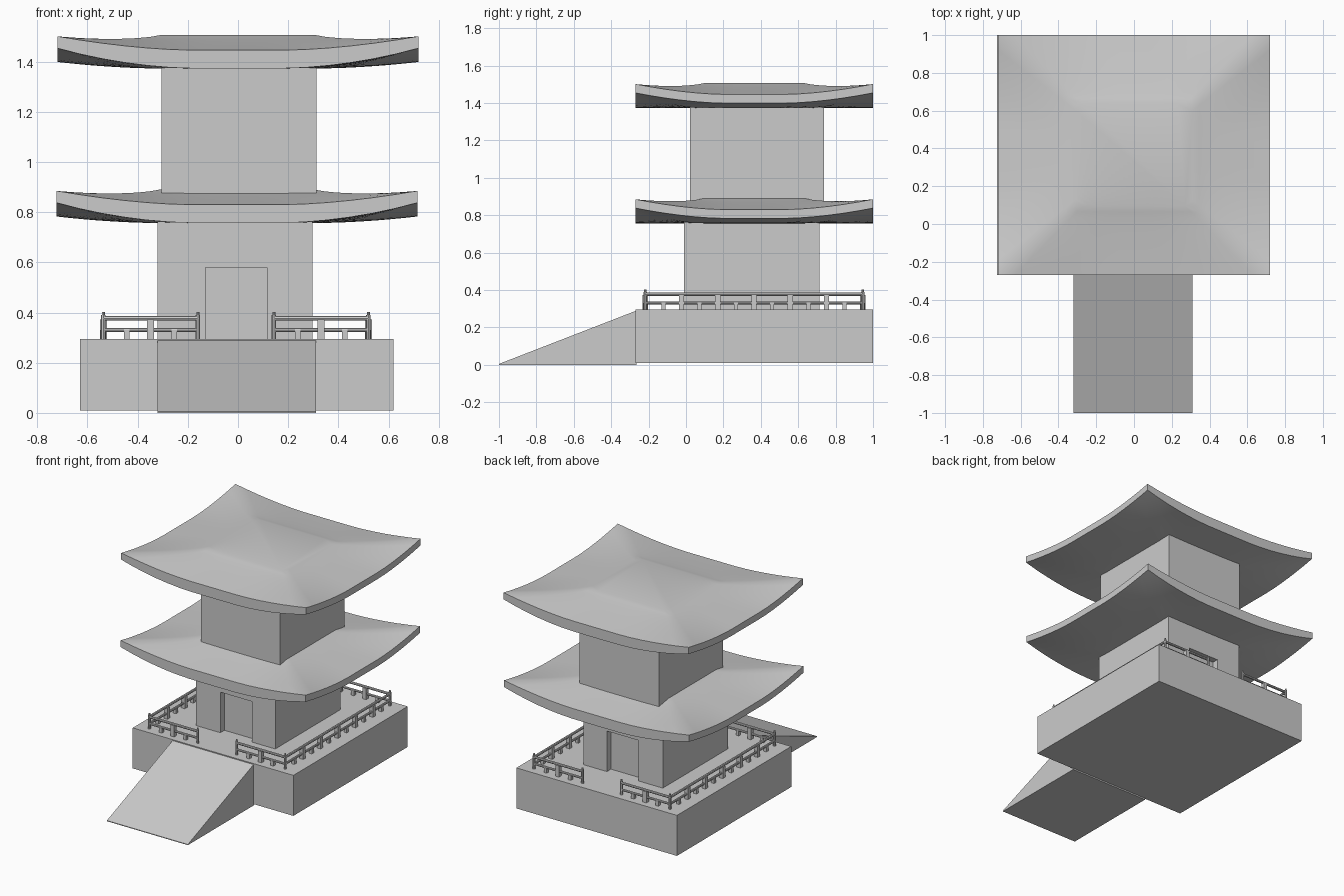
import bpy, bmesh, math
from mathutils import Vector

if "Cube" in bpy.data.objects:
    bpy.data.objects.remove(bpy.data.objects["Cube"])


def make_object(name, bm):
    bmesh.ops.recalc_face_normals(bm, faces=bm.faces)
    mesh = bpy.data.meshes.new(name)
    bm.to_mesh(mesh)
    bm.free()
    obj = bpy.data.objects.new(name, mesh)
    bpy.context.collection.objects.link(obj)
    return obj


def add_box(bm, x0, x1, y0, y1, z0, z1):
    vs = bmesh.ops.create_cube(bm, size=1)["verts"]
    for v in vs:
        v.co = Vector(((x0 + x1) / 2 + v.co.x * (x1 - x0),
                       (y0 + y1) / 2 + v.co.y * (y1 - y0),
                       (z0 + z1) / 2 + v.co.z * (z1 - z0)))


def box(name, *dims):
    bm = bmesh.new()
    add_box(bm, *dims)
    return make_object(name, bm)


def rod(bm, a, b, r):
    a, b = Vector(a), Vector(b)
    d = b - a
    vs = bmesh.ops.create_cone(bm, cap_ends=True, segments=8, radius1=r,
                               radius2=r, depth=d.length)["verts"]
    q = d.to_track_quat('Z', 'Y')
    for v in vs:
        v.co = q @ v.co + (a + b) / 2


# Stone platform
box("platform", -0.63, 0.62, -0.27, 1.0, 0.01, 0.295)

# Entrance ramp: wedge extruded across x
bm = bmesh.new()
profile = [(-1.0, 0.005), (-1.0, 0.0), (-0.265, 0.0), (-0.265, 0.29)]
face = bm.faces.new([bm.verts.new((-0.32, y, z)) for y, z in profile])
ext = bmesh.ops.extrude_face_region(bm, geom=[face])["geom"]
bmesh.ops.translate(bm, vec=(0.63, 0, 0),
                    verts=[v for v in ext if isinstance(v, bmesh.types.BMVert)])
bm.faces.ensure_lookup_table()
make_object("ramp", bm)

# Lower storey: plan with front and back door niches, lintel block above
DEPTH = 0.045
X0, X1, Y0, Y1 = -0.32, 0.297, -0.01, 0.715
bm = bmesh.new()
plan = [(X0, Y0), (-0.13, Y0), (-0.13, Y0 + DEPTH), (0.115, Y0 + DEPTH), (0.115, Y0), (X1, Y0),
        (X1, Y1), (0.115, Y1), (0.115, Y1 - DEPTH), (-0.13, Y1 - DEPTH), (-0.13, Y1), (X0, Y1)]
face = bm.faces.new([bm.verts.new((x, y, 0.29)) for x, y in plan])
ext = bmesh.ops.extrude_face_region(bm, geom=[face])["geom"]
bmesh.ops.translate(bm, vec=(0, 0, 0.29),
                    verts=[v for v in ext if isinstance(v, bmesh.types.BMVert)])
make_object("lower_storey_walls", bm)
box("lower_storey_top", X0, X1, Y0, Y1, 0.58, 0.77)

# Upper storey
box("upper_storey", -0.305, 0.312, 0.022, 0.737, 0.84, 1.385)


# Curved roof: rings from the flat centre to the upswept eaves
def roof(name, cx, cy, z):
    hx, hy, px, py = 0.72, 0.635, 0.31, 0.27
    n, rings = 16, 12
    path = []
    for i in range(n):
        t = -1 + 2 * i / n
        path.append((t, -1, t))
    path += [(1, t, t) for _, _, t in path[:n]]
    path += [(-a, -b, t) for a, b, t in path]

    def surface(bm, top):
        loops = []
        for k in range(rings + 1):
            s = k / rings
            loop = []
            for a, b, t in path:
                lift = 0.055 * max(0, (abs(t) - 0.25) / 0.75) ** 1.7
                side = abs(a) == 1 and abs(b) < 1
                if top:
                    h = 0.133 - 0.06 * s ** 0.85 + lift * s ** 1.6
                else:
                    side_rise = 0.026 if abs(a) == 1 else 0.026 * abs(a) ** 3
                    h = s ** 1.8 * (side_rise + lift)
                loop.append(bm.verts.new((cx + a * (px + (hx - px) * s),
                                          cy + b * (py + (hy - py) * s), z + h)))
            loops.append(loop)
        bm.faces.new(loops[0])
        for p, q in zip(loops, loops[1:]):
            bridge(bm, p, q)
        return loops[-1]

    def bridge(bm, p, q):
        m = len(p)
        for i in range(m):
            bm.faces.new((p[i], p[(i + 1) % m], q[(i + 1) % m], q[i]))

    bm = bmesh.new()
    bridge(bm, surface(bm, True), surface(bm, False))
    obj = make_object(name, bm)
    bpy.context.view_layer.objects.active = obj
    obj.select_set(True)
    bpy.ops.object.shade_smooth_by_angle(angle=math.radians(30))
    obj.select_set(False)


roof("lower_roof", -0.004, 0.365, 0.757)
roof("upper_roof", 0.0, 0.365, 1.373)


# Railings: two rails, end posts, wide posts per bay and short mid-bay posts
def railing(name, start, end, bays):
    bm = bmesh.new()
    a, b = Vector(start), Vector(end)
    up = Vector((0, 0, 1))
    rod(bm, a + up * 0.377, b + up * 0.377, 0.009)
    rod(bm, a + up * 0.330, b + up * 0.330, 0.008)
    for p in (a, b):
        rod(bm, p + up * 0.29, p + up * 0.39, 0.009)
        rod(bm, p + up * 0.388, p + up * 0.402, 0.006)
    for i in range(bays):
        if i:
            p = a.lerp(b, i / bays)
            add_box(bm, p.x - 0.014, p.x + 0.014, p.y - 0.014, p.y + 0.014, 0.29, 0.373)
        p = a.lerp(b, (i + 0.5) / bays)
        add_box(bm, p.x - 0.011, p.x + 0.011, p.y - 0.011, p.y + 0.011, 0.29, 0.33)
    make_object(name, bm)


L, R, F, B = -0.537, 0.52, -0.218, 0.945
railing("left_railing", (L, F, 0), (L, B, 0), 6)
railing("right_railing", (R, F, 0), (R, B, 0), 6)
for label, y in (("front", F), ("back", B)):
    railing(label + "_left_railing", (L, y, 0), (-0.16, y, 0), 2)
    railing(label + "_right_railing", (0.143, y, 0), (R, y, 0), 2)
